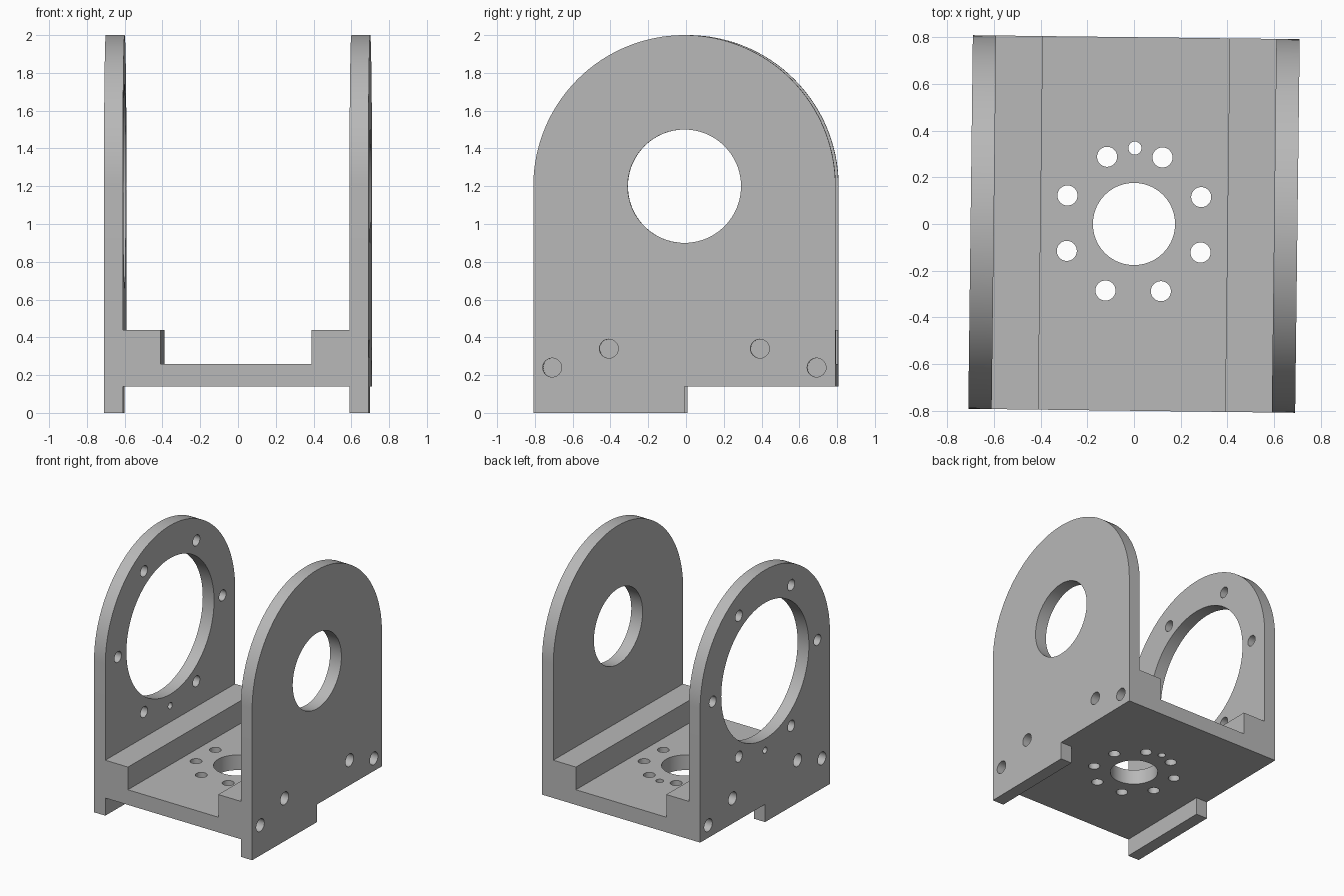
import bpy, bmesh, math
from mathutils import Matrix, Vector

if "Cube" in bpy.data.objects:
    bpy.data.objects.remove(bpy.data.objects["Cube"])

GREY = (0.48, 0.48, 0.48, 1)
mat = bpy.data.materials.new("light grey")
mat.use_nodes = True
mat.diffuse_color = GREY
mat.node_tree.nodes["Principled BSDF"].inputs["Base Color"].default_value = GREY

TILT = math.radians(-0.7)      # slight turn of the whole bracket
HALF_X, INNER_X, LEDGE_X = 0.7, 0.6, 0.4
HALF_Y = 0.8
UNDER, FLOOR, LEDGE = 0.14, 0.26, 0.44
AXIS_Z = 1.2


def finish(bm, name):
    bmesh.ops.recalc_face_normals(bm, faces=bm.faces)
    mesh = bpy.data.meshes.new(name)
    bm.to_mesh(mesh)
    bm.free()
    mesh.materials.append(mat)
    obj = bpy.data.objects.new(name, mesh)
    bpy.context.collection.objects.link(obj)
    return obj


def extrude(name, points, offset):
    """Turn a closed outline into a solid by pushing it along offset."""
    bm = bmesh.new()
    face = bm.faces.new([bm.verts.new(p) for p in points])
    ext = bmesh.ops.extrude_face_region(bm, geom=[face])
    verts = [g for g in ext["geom"] if isinstance(g, bmesh.types.BMVert)]
    bmesh.ops.translate(bm, verts=verts, vec=Vector(offset))
    return finish(bm, name)


def drill(obj, holes):
    """Cut holes given as (centre, radius, depth, axis)."""
    bm = bmesh.new()
    for centre, radius, depth, axis in holes:
        turn = Matrix.Rotation(math.pi / 2, 4, "Y") if axis == "X" else Matrix()
        bmesh.ops.create_cone(bm, cap_ends=True, segments=96 if radius > 0.1 else 32,
                              radius1=radius, radius2=radius, depth=depth,
                              matrix=Matrix.Translation(centre) @ turn)
    cutter = finish(bm, "hole_cutter")
    cutter.hide_render = True
    mod = obj.modifiers.new("holes", "BOOLEAN")
    mod.operation, mod.solver, mod.object = "DIFFERENCE", "EXACT", cutter
    bpy.ops.object.select_all(action="DESELECT")
    bpy.context.view_layer.objects.active = obj
    obj.select_set(True)
    bpy.ops.object.modifier_apply(modifier=mod.name)
    bpy.data.objects.remove(cutter)
    bpy.ops.object.shade_smooth_by_angle(angle=math.radians(30))
    obj.rotation_euler.z = TILT


def ring(count, radius, start=0.0):
    for i in range(count):
        a = start + math.tau * i / count
        yield radius * math.cos(a), radius * math.sin(a)


# Blind mounting screw holes, entering from the outside of both plates
def screw_holes(side):
    return [((side * 0.625, y, z), 0.05, 0.25, "X")
            for y, z in ((-0.7, 0.24), (-0.4, 0.34), (0.4, 0.34), (0.7, 0.24))]


# Round-topped side plate with a foot on its front half
def side_plate(name, side, holes):
    arch = [(HALF_Y * math.cos(math.pi * i / 64), AXIS_Z + HALF_Y * math.sin(math.pi * i / 64))
            for i in range(65)]
    outline = arch + [(-HALF_Y, 0), (0, 0), (0, UNDER), (HALF_Y, UNDER)]
    plate = extrude(name, [(side * INNER_X, y, z) for y, z in outline],
                    (side * (HALF_X - INNER_X), 0, 0))
    drill(plate, holes + screw_holes(side))


def through(side, y, z, radius):
    return ((side * 0.65, y, z), radius, 0.3, "X")


# Left plate: one shaft hole
side_plate("left_plate", 1, [through(1, 0, AXIS_Z, 0.3)])

# Right plate: wide opening, six bolt holes and a small pin hole
side_plate("right_plate", -1,
           [through(-1, 0, AXIS_Z, 0.54), through(-1, 0, 0.57, 0.025)]
           + [through(-1, y, AXIS_Z + z, 0.043) for y, z in ring(6, 0.645)])

# Base: floor with a raised ledge along each plate
half = [(INNER_X, UNDER), (INNER_X, LEDGE), (LEDGE_X, LEDGE), (LEDGE_X, FLOOR)]
section = half + [(-x, z) for x, z in reversed(half)]
base = extrude("base", [(x, -HALF_Y, z) for x, z in section], (0, 2 * HALF_Y, 0))
floor_holes = [((0, 0, 0.2), 0.176, 0.4, "Z"), ((0, 0.325, 0.2), 0.028, 0.4, "Z")]
floor_holes += [((x, y, 0.2), 0.043, 0.4, "Z") for x, y in ring(8, 0.31, math.pi / 8)]
drill(base, floor_holes + screw_holes(1) + screw_holes(-1))
